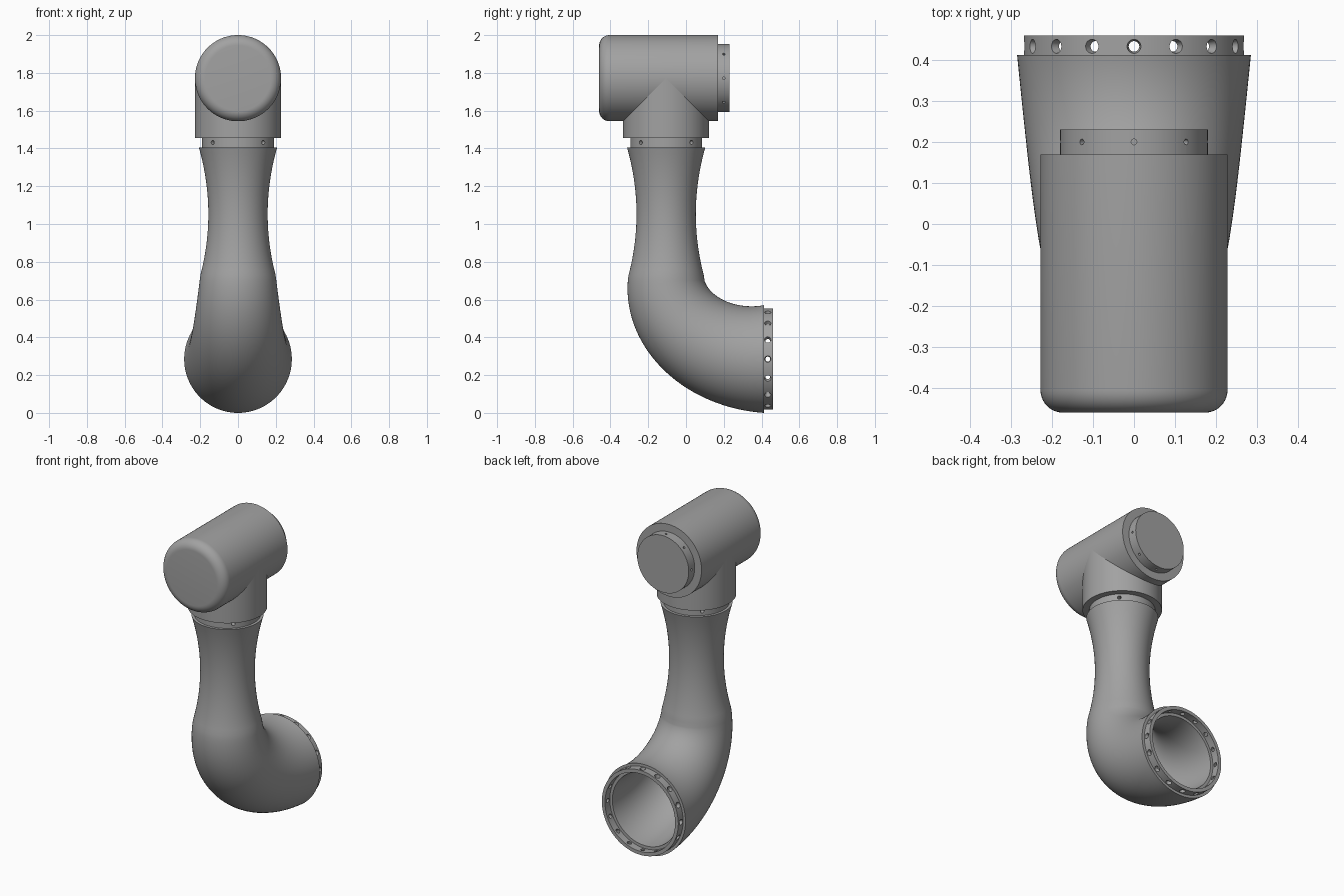
import bpy, bmesh
from math import sin, cos, pi, radians, hypot
from mathutils import Matrix, Vector

cube = bpy.data.objects.get("Cube")
if cube:
    bpy.data.objects.remove(cube)

SEG = 96
ARM_Y = -0.105
HEAD_Z = 1.772
BASE_Z = 0.285

grey = bpy.data.materials.new("plain_grey")
grey.use_nodes = True
COLOUR = (0.36, 0.36, 0.36, 1)
grey.diffuse_color = COLOUR
grey.node_tree.nodes["Principled BSDF"].inputs["Base Color"].default_value = COLOUR

UPRIGHT = Matrix.Identity(4)
BACKWARD = Matrix.Rotation(radians(-90), 4, "X")   # local z points to +y


def finish(name, bm):
    bmesh.ops.recalc_face_normals(bm, faces=bm.faces)
    mesh = bpy.data.meshes.new(name)
    bm.to_mesh(mesh)
    bm.free()
    mesh.materials.append(grey)
    obj = bpy.data.objects.new(name, mesh)
    bpy.context.collection.objects.link(obj)
    return obj


def smooth(obj):
    bpy.ops.object.select_all(action="DESELECT")
    obj.select_set(True)
    bpy.context.view_layer.objects.active = obj
    bpy.ops.object.shade_smooth_by_angle(angle=radians(32))


def skin(name, rings, closed):
    """Bridge rings of points; either close into a tube or cap both ends."""
    bm = bmesh.new()
    loops = [[bm.verts.new(p) for p in ring] for ring in rings]
    pairs = list(zip(loops, loops[1:]))
    if closed:
        pairs.append((loops[-1], loops[0]))
    else:
        bm.faces.new(loops[0])
        bm.faces.new(loops[-1])
    for a, b in pairs:
        for i in range(SEG):
            j = (i + 1) % SEG
            bm.faces.new((a[i], a[j], b[j], b[i]))
    return finish(name, bm)


def lathe(name, profile, place, closed=False):
    """Spin (radius, height) points round the local z axis."""
    angles = [2 * pi * i / SEG for i in range(SEG)]
    rings = [[place @ Vector((r * cos(a), r * sin(a), h)) for a in angles]
             for r, h in profile]
    return skin(name, rings, closed)


def drill(obj, place, height, count, start, inner, outer, r_in, r_out):
    """Cut a ring of radial, slightly tapered holes."""
    bm = bmesh.new()
    for k in range(count):
        spin = Matrix.Rotation(start + 2 * pi * k / count, 4, "Z")
        m = (place @ Matrix.Translation((0, 0, height)) @ spin
             @ Matrix.Translation(((inner + outer) / 2, 0, 0))
             @ Matrix.Rotation(pi / 2, 4, "Y"))
        bmesh.ops.create_cone(bm, cap_ends=True, segments=16, radius1=r_in,
                              radius2=r_out, depth=outer - inner, matrix=m)
    cutter = finish("hole_cutter", bm)
    cutter.hide_render = True
    mod = obj.modifiers.new("holes", "BOOLEAN")
    mod.operation = "DIFFERENCE"
    mod.solver = "EXACT"
    mod.object = cutter
    bpy.context.view_layer.update()
    graph = bpy.context.evaluated_depsgraph_get()
    mesh = bpy.data.meshes.new_from_object(obj.evaluated_get(graph))
    obj.modifiers.clear()
    obj.data = mesh
    bpy.data.objects.remove(cutter)


# Head: horizontal cylinder with a rounded front edge
head_place = Matrix.Translation((0, 0, HEAD_Z)) @ BACKWARD
R, FRONT, FILLET = 0.228, -0.46, 0.055
rounded = [(R - FILLET + FILLET * sin(a), FRONT + FILLET - FILLET * cos(a))
           for a in (pi / 2 * i / 10 for i in range(11))]
smooth(lathe("head", rounded + [(R, 0.17)], head_place))

# Rear cap with eight small blind holes
cap = lathe("rear_cap", [(0.18, 0.16), (0.18, 0.23)], head_place)
drill(cap, head_place, 0.2, 8, 0, 0.15, 0.19, 0.007, 0.007)
smooth(cap)

# Neck below the head, and the collar joining it to the arm
arm_place = Matrix.Translation((0, ARM_Y, 0))
smooth(lathe("neck", [(R, 1.455), (R, HEAD_Z)], arm_place))
collar = lathe("neck_collar", [(0.19, 1.39), (0.19, 1.47)], arm_place)
drill(collar, arm_place, 1.432, 4, pi / 4, 0.15, 0.2, 0.011, 0.011)
smooth(collar)

# Arm: flared elbow sweeping up into a waisted tube
END_Y, BEND_Z = 0.412, 0.7
A, B = END_Y - ARM_Y, BEND_Z - BASE_Z
stations = []                                   # y, z, normal y, normal z, radius
for i in range(33):
    t = pi / 2 * (1 - i / 32)
    ny, nz = -B * cos(t), -A * sin(t)
    size = hypot(ny, nz)
    stations.append((END_Y - A * cos(t), BEND_Z - B * sin(t), ny / size, nz / size,
                     0.203 + 0.082 * t / (pi / 2)))
for i in range(1, 25):
    u = i / 24
    stations.append((ARM_Y, BEND_Z + 0.705 * u, -1, 0,
                     0.157 + 0.05 * (2 * u - 1) ** 2))


def arm_ring(station, scale):
    y, z, ny, nz, r = station
    r *= scale
    return [(r * cos(a), y + ny * r * sin(a), z + nz * r * sin(a))
            for a in (2 * pi * i / SEG for i in range(SEG))]


outer = [arm_ring(s, 1) for s in stations]
inner = [arm_ring(s, 0.8) for s in reversed(stations)]
smooth(skin("arm", outer + inner, True))

# Open base flange with sixteen tapered bolt holes
base_place = Matrix.Translation((0, 0, BASE_Z)) @ BACKWARD
flange = lathe("base_flange", [(0.268, 0.405), (0.268, 0.46), (0.246, 0.46), (0.246, 0.405)],
               base_place, True)
drill(flange, base_place, 0.433, 16, 0, 0.235, 0.272, 0.011, 0.018)
smooth(flange)
